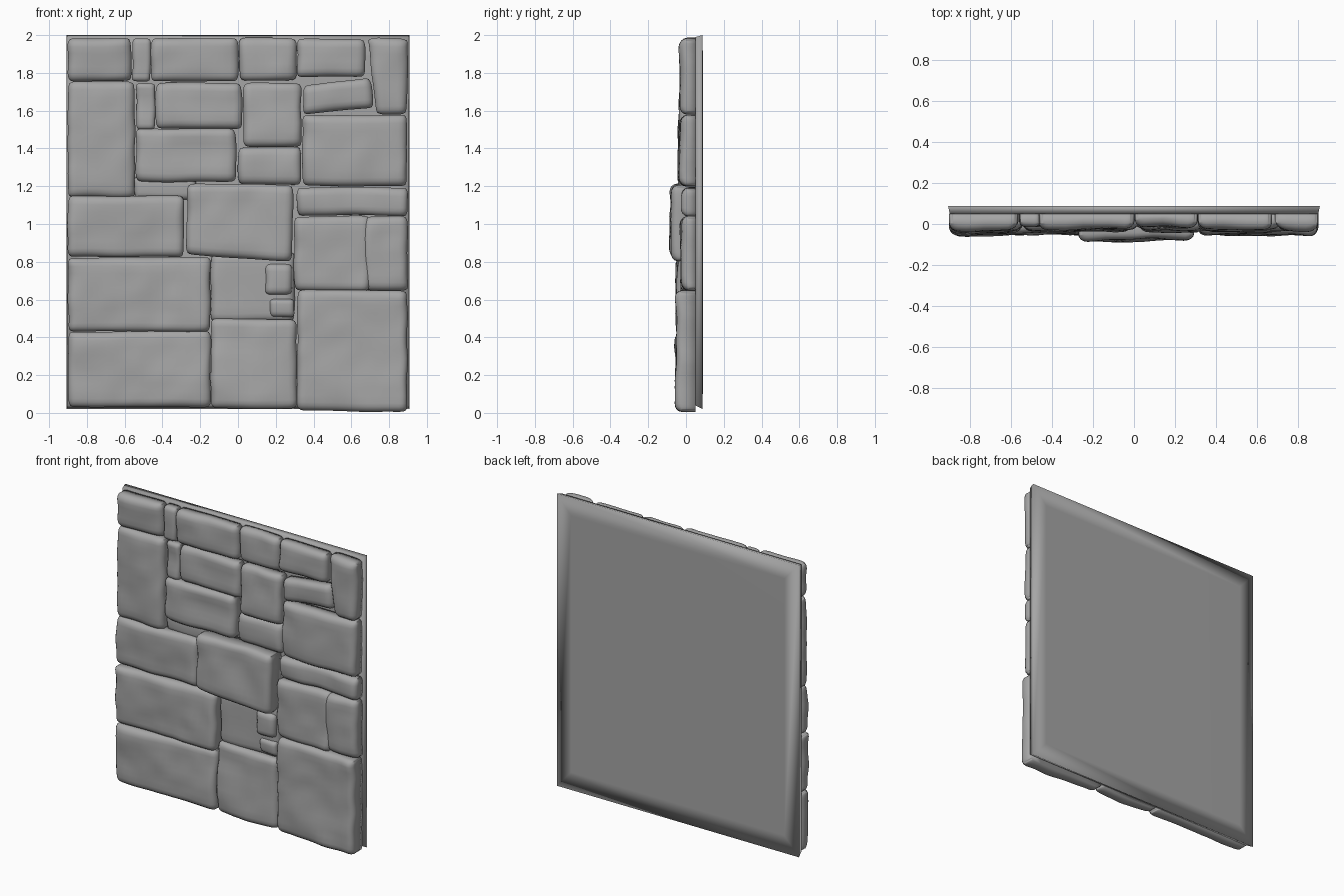
import bpy, bmesh
from mathutils import Vector, noise

if "Cube" in bpy.data.objects:
    bpy.data.objects.remove(bpy.data.objects["Cube"])

BACK = 0.05  # plane where the stones meet the backing slab

# dark grey masonry
GREY = bpy.data.materials.new("dark_stone")
GREY.diffuse_color = (0.38, 0.38, 0.38, 1)
GREY.use_nodes = True
GREY.node_tree.nodes["Principled BSDF"].inputs["Base Color"].default_value = GREY.diffuse_color


def finish(name, bm):
    bmesh.ops.recalc_face_normals(bm, faces=bm.faces)
    for f in bm.faces:
        f.smooth = True
    me = bpy.data.meshes.new(name)
    bm.to_mesh(me)
    bm.free()
    me.materials.append(GREY)
    ob = bpy.data.objects.new(name, me)
    bpy.context.collection.objects.link(ob)
    return ob


def stations(length, r):
    """Distances along a side: dense at the rounded rims, even between."""
    rim = [0, 0.08 * r, 0.3 * r, 0.6 * r, r]
    n = max(1, round((length - 2 * r) / 0.04))
    mid = [r + (length - 2 * r) * i / n for i in range(1, n)]
    return rim + mid + [length - d for d in reversed(rim)]


def stone(name, corners, front, seed, lump=0.015):
    """Pillow-shaped block; corners run bottom-left, bottom-right, top-right, top-left."""
    bl, br, tr, tl = [Vector((x, 0, z)) for x, z in corners]
    mid = (bl + br + tr + tl) / 4
    w, h = (br - bl).length, (tl - bl).length
    r = min(0.045, 0.3 * w, 0.3 * h)
    us, vs = stations(w, r), stations(h, r)

    def drop(d):
        t = max(0.0, 1 - d / r)
        return 1 - max(0.0, 1 - t * t) ** 0.5

    bm = bmesh.new()
    grid = []
    for v in vs:
        row = []
        for u in us:
            a, b = u / w, v / h
            p = bl.lerp(br, a).lerp(tl.lerp(tr, a), b)
            n1 = noise.noise(Vector((p.x * 4, seed * 7.3, p.z * 4)))
            n2 = noise.noise(Vector((p.x * 9, seed * 3.1 + 5, p.z * 9)))
            du, dv = drop(min(u, w - u)), drop(min(v, h - v))
            # rounded corners
            inward = (mid - p).normalized()
            p += inward * 0.4 * r * du * dv
            p.y = front + 0.6 * lump + lump * n1 + 0.5 * lump * n2 + min(1, du + dv) * r * 0.8
            p.y = min(p.y, BACK - 0.005)
            # slightly wavy outline
            p.x += 0.008 * n2
            p.z += 0.007 * n1
            row.append(bm.verts.new(p))
        grid.append(row)
    for j in range(len(vs) - 1):
        for i in range(len(us) - 1):
            bm.faces.new((grid[j][i], grid[j][i + 1], grid[j + 1][i + 1], grid[j + 1][i]))
    # sides back to the slab, then a closing face
    rim = [e for e in bm.edges if e.is_boundary]
    ext = bmesh.ops.extrude_edge_only(bm, edges=rim)["geom"]
    for g in ext:
        if isinstance(g, bmesh.types.BMVert):
            g.co.y = BACK
    bmesh.ops.holes_fill(bm, edges=[e for e in bm.edges if e.is_boundary])
    finish(name, bm)


# backing slab: smooth-shaded over its rim, with an inset border on the rear
bm = bmesh.new()
rings = []
for x, z0, z1, y in ((0.80, 0.13, 1.89, 0.047), (0.90, 0.04, 1.99, 0.05),
                     (0.908, 0.02, 2.0, 0.088), (0.80, 0.14, 1.88, 0.089)):
    rings.append([bm.verts.new((sx, y, z)) for sx, z in ((-x, z0), (x, z0), (x, z1), (-x, z1))])
for a, b in zip(rings, rings[1:]):
    for i in range(4):
        bm.faces.new((a[i], a[(i + 1) % 4], b[(i + 1) % 4], b[i]))
bm.faces.new(rings[0])
bm.faces.new(rings[-1])
finish("backing_slab", bm)

# upright stones: x0, x1, z0, z1, front y
RECTS = [
    (-0.90, -0.565, 1.755, 1.985, -0.035), (-0.56, -0.463, 1.755, 1.985, -0.020),
    (-0.46, 0.00, 1.755, 1.985, -0.035), (0.005, 0.31, 1.76, 1.985, -0.025),
    (0.312, 0.675, 1.78, 1.98, -0.035),
    (-0.90, -0.548, 1.14, 1.752, -0.045), (-0.54, -0.438, 1.50, 1.745, -0.020),
    (-0.435, 0.022, 1.505, 1.745, -0.035), (0.03, 0.335, 1.41, 1.745, -0.045),
    (-0.54, -0.01, 1.225, 1.505, -0.045), (0.0, 0.335, 1.21, 1.408, -0.025),
    (0.34, 0.895, 1.20, 1.575, -0.045), (0.308, 0.90, 1.045, 1.193, -0.030),
    (-0.90, -0.285, 0.825, 1.15, -0.050), (0.297, 0.70, 0.645, 1.04, -0.040),
    (0.665, 0.898, 0.645, 1.04, -0.037), (0.145, 0.285, 0.625, 0.79, -0.040),
    (0.165, 0.298, 0.508, 0.605, -0.030), (-0.90, -0.145, 0.43, 0.822, -0.060),
    (-0.90, -0.145, 0.03, 0.432, -0.060), (-0.143, 0.312, 0.025, 0.495, -0.050),
    (0.315, 0.898, 0.008, 0.65, -0.062),
]
for k, (x0, x1, z0, z1, f) in enumerate(RECTS):
    stone(f"stone_{k + 1:02d}", ((x0, z0), (x1, z0), (x1, z1), (x0, z1)), f, k + 1)

# tilted stones
stone("tilted_stone", ((0.345, 1.58), (0.72, 1.615), (0.70, 1.775), (0.35, 1.735)), -0.035, 31)
stone("corner_stone", ((0.735, 1.58), (0.895, 1.58), (0.90, 1.985), (0.685, 1.985)), -0.040, 32)
stone("projecting_stone", ((-0.275, 0.84), (0.285, 0.80), (0.295, 1.205), (-0.265, 1.215)), -0.090, 33)

# flat recessed stones showing in the gaps
stone("recessed_lower_stone", ((-0.145, 0.48), (0.30, 0.48), (0.30, 0.85), (-0.145, 0.85)), -0.005, 41, 0.004)
stone("recessed_upper_stone", ((-0.55, 1.13), (-0.22, 1.13), (-0.22, 1.25), (-0.55, 1.25)), 0.0, 42, 0.004)
